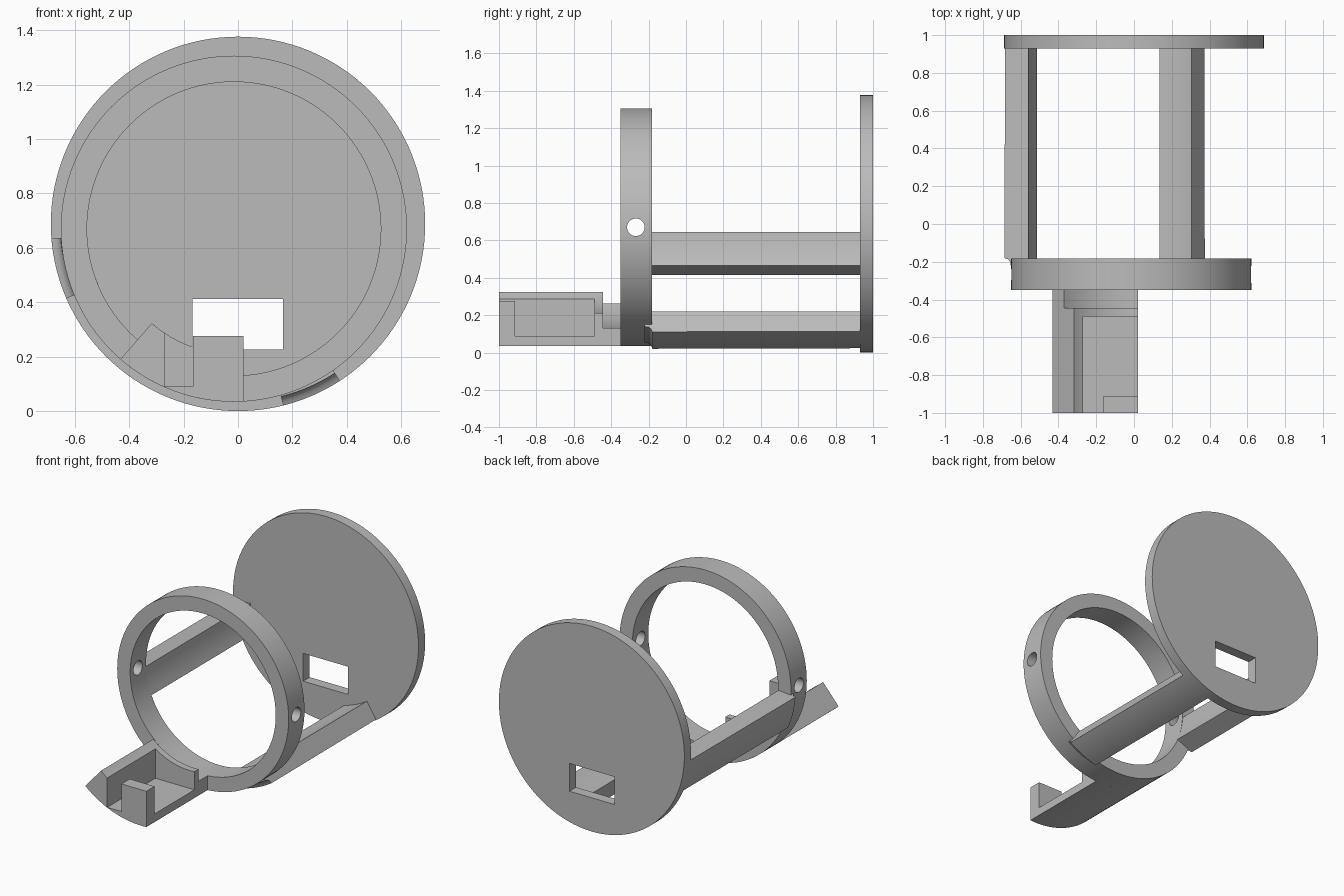
import bpy
import bmesh
from math import sin, cos, radians, asin, sqrt, degrees

cube = bpy.data.objects.get("Cube")
if cube:
    bpy.data.objects.remove(cube)

grey = bpy.data.materials.new("plain grey")
grey.use_nodes = True
grey.diffuse_color = (0.5, 0.5, 0.5, 1)
grey.node_tree.nodes["Principled BSDF"].inputs["Base Color"].default_value = (0.5, 0.5, 0.5, 1)

PLATE = (0.0, 0.688)      # centre of the end plate in x, z
RING = (-0.015, 0.67)     # centre of the ring in x, z
R_PLATE, R_RING, R_BORE = 0.688, 0.636, 0.54


def finish(name, bm):
    bmesh.ops.recalc_face_normals(bm, faces=bm.faces)
    mesh = bpy.data.meshes.new(name)
    bm.to_mesh(mesh)
    bm.free()
    mesh.materials.append(grey)
    ob = bpy.data.objects.new(name, mesh)
    bpy.context.collection.objects.link(ob)
    return ob


def arc(centre, r, a0, a1, n):
    """Points in x, z from angle a0 to a1 in degrees."""
    angles = [radians(a0 + (a1 - a0) * i / n) for i in range(n + 1)]
    return [(centre[0] + r * cos(a), centre[1] + r * sin(a)) for a in angles]


def extrude(name, outline, y0, y1):
    """Prism along y from an x, z outline."""
    bm = bmesh.new()
    a, b = [[bm.verts.new((x, y, z)) for x, z in outline] for y in (y0, y1)]
    bm.faces.new(a)
    bm.faces.new(b)
    for i in range(len(a)):
        bm.faces.new((a[i - 1], a[i], b[i], b[i - 1]))
    return finish(name, bm)


def sweep(name, centre, profile, a0, a1, n):
    """Closed r, y profile turned about a y axis; a full turn is closed up."""
    full = a1 - a0 == 360
    bm = bmesh.new()
    rows = []
    for i in range(n if full else n + 1):
        a = radians(a0 + (a1 - a0) * i / n)
        rows.append([bm.verts.new((centre[0] + r * cos(a), y, centre[1] + r * sin(a)))
                     for r, y in profile])
    pairs = list(zip(rows, rows[1:]))
    if full:
        pairs.append((rows[-1], rows[0]))
    else:
        bm.faces.new(rows[0])
        bm.faces.new(rows[-1])
    for p, q in pairs:
        for k in range(len(profile)):
            bm.faces.new((p[k - 1], p[k], q[k], q[k - 1]))
    return finish(name, bm)


def box(name, x0, x1, y0, y1, z0, z1):
    return extrude(name, [(x0, z0), (x1, z0), (x1, z1), (x0, z1)], y0, y1)


def cut(ob, cutter):
    mod = ob.modifiers.new("cut", 'BOOLEAN')
    mod.operation = 'DIFFERENCE'
    mod.solver = 'EXACT'
    mod.object = cutter
    bpy.context.view_layer.objects.active = ob
    bpy.ops.object.modifier_apply(modifier=mod.name)
    bpy.data.objects.remove(cutter)


# End plate with a rectangular window
plate = extrude("end_plate", arc(PLATE, R_PLATE, 0, 360, 128)[:-1], 0.93, 1.0)
cut(plate, box("window_cutter", -0.168, 0.165, 0.8, 1.1, 0.226, 0.412))

# Front ring with a pin hole through both sides
ring = sweep("front_ring", RING,
             [(R_BORE, -0.35), (R_RING, -0.35), (R_RING, -0.182), (R_BORE, -0.182)], 0, 360, 128)
bm = bmesh.new()
bmesh.ops.create_cone(bm, cap_ends=True, segments=32, radius1=0.047, radius2=0.047, depth=2)
for v in bm.verts:
    x, y, z = v.co
    v.co = (z, x - 0.268, y + RING[1])
cut(ring, finish("pin_cutter", bm))

# Two curved bars, filleted onto the outside of the ring
bar = [(0.56, 0.935), (0.685, 0.935), (R_PLATE, -0.18), (0.669, -0.187),
       (0.658, -0.2), (0.654, -0.222), (0.6, -0.222), (0.6, -0.186), (0.56, -0.186)]
parts = [plate, ring]
for name, start in (("right_bar", 184.5), ("lower_bar", 284)):
    parts.append(sweep(name, PLATE, bar, start, start + 19, 8))

# Tray under the ring: curved bottom, radial right side, upright left side
EDGE, SIDE, FLOOR, R_TRAY, START = 0.02, -0.27, 0.09, 0.46, 229


def angle_at(x, r):
    """Angle where the lower arc of radius r reaches x."""
    return 270 + degrees(asin((x - RING[0]) / r))


def lower_arc(r, x):
    return arc(RING, r, START, angle_at(x, r), 16)


outer = lower_arc(R_RING, EDGE)
parts += [
    extrude("tray_neck", outer + lower_arc(R_BORE, EDGE)[::-1], -0.445, -0.345),
    extrude("tray_back_wall", outer + lower_arc(R_TRAY, EDGE)[::-1], -0.49, -0.445),
    extrude("tray_floor_and_side", outer + [(EDGE, FLOOR), (SIDE, FLOOR)]
            + lower_arc(R_TRAY, SIDE)[::-1], -1.0, -0.49),
    box("tray_front_post", -0.165, EDGE, -1.0, -0.913, FLOOR, 0.275),
]

# Smooth the curves and keep the corners sharp
bpy.ops.object.select_all(action='DESELECT')
for ob in parts:
    ob.select_set(True)
bpy.context.view_layer.objects.active = plate
bpy.ops.object.shade_smooth_by_angle(angle=radians(30))
